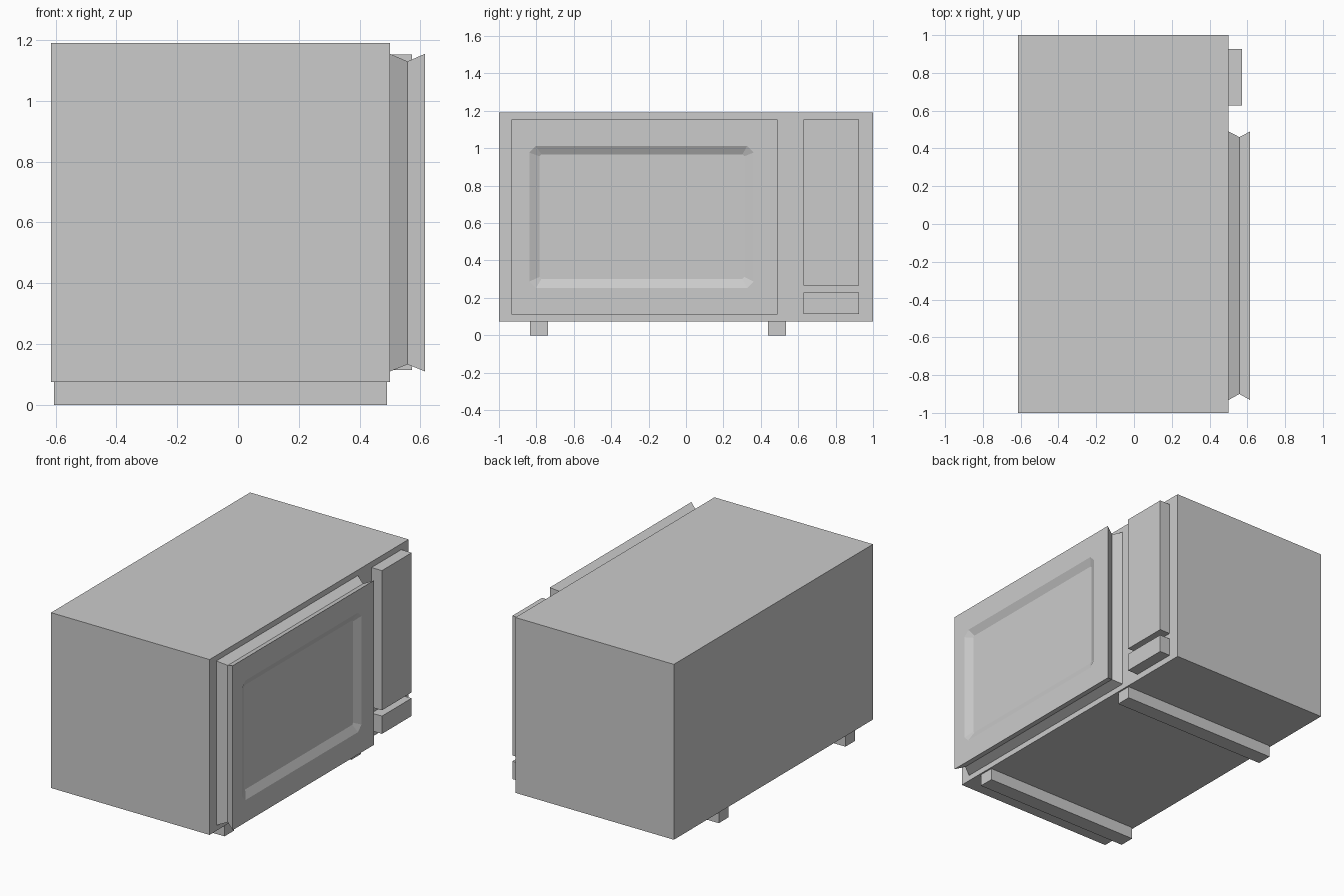
import bpy, bmesh

if "Cube" in bpy.data.objects:
    bpy.data.objects.remove(bpy.data.objects["Cube"])


def finish(name, bm):
    bmesh.ops.recalc_face_normals(bm, faces=bm.faces[:])
    mesh = bpy.data.meshes.new(name)
    bm.to_mesh(mesh)
    bm.free()
    obj = bpy.data.objects.new(name, mesh)
    bpy.context.collection.objects.link(obj)
    return obj


def box(name, x, y, z):
    bm = bmesh.new()
    bmesh.ops.create_cube(bm, size=1)
    for v in bm.verts:
        for i, (lo, hi) in enumerate((x, y, z)):
            v.co[i] = hi if v.co[i] > 0 else lo
    return finish(name, bm)


def ring(bm, x, y0, y1, z0, z1, c=0.0):
    # rectangle facing x with corners cut by c
    pts = [(y0 + c, z0), (y1 - c, z0), (y1, z0 + c), (y1, z1 - c),
           (y1 - c, z1), (y0 + c, z1), (y0, z1 - c), (y0, z0 + c)]
    return [bm.verts.new((x, y, z)) for y, z in pts]


def loft(name, sections):
    bm = bmesh.new()
    rings = [ring(bm, *s) for s in sections]
    for a, b in zip(rings, rings[1:]):
        for i in range(8):
            j = (i + 1) % 8
            bm.faces.new((a[i], a[j], b[j], b[i]))
    bm.faces.new(rings[0])
    bm.faces.new(rings[-1])
    bmesh.ops.remove_doubles(bm, verts=bm.verts[:], dist=0.0005)
    return finish(name, bm)


# Main cabinet
box("body", (-0.615, 0.5), (-1, 1), (0.075, 1.19))

# Door: grooved rim, flat frame, shallow sunken window
loft("door", [
    (0.5, -0.932, 0.49, 0.11, 1.155),
    (0.558, -0.90, 0.46, 0.133, 1.13),
    (0.615, -0.932, 0.49, 0.11, 1.155),
    (0.615, -0.838, 0.362, 0.252, 1.012, 0.035),
    (0.592, -0.783, 0.312, 0.302, 0.967, 0.01),
])

# Control panel and door release button
box("control_panel", (0.5, 0.573), (0.628, 0.926), (0.265, 1.153))
box("release_button", (0.5, 0.573), (0.628, 0.926), (0.115, 0.228))

# Runner feet
for side, y in (("left", (-0.835, -0.738)), ("right", (0.438, 0.535))):
    box(side + "_foot", (-0.605, 0.49), y, (0, 0.075))
